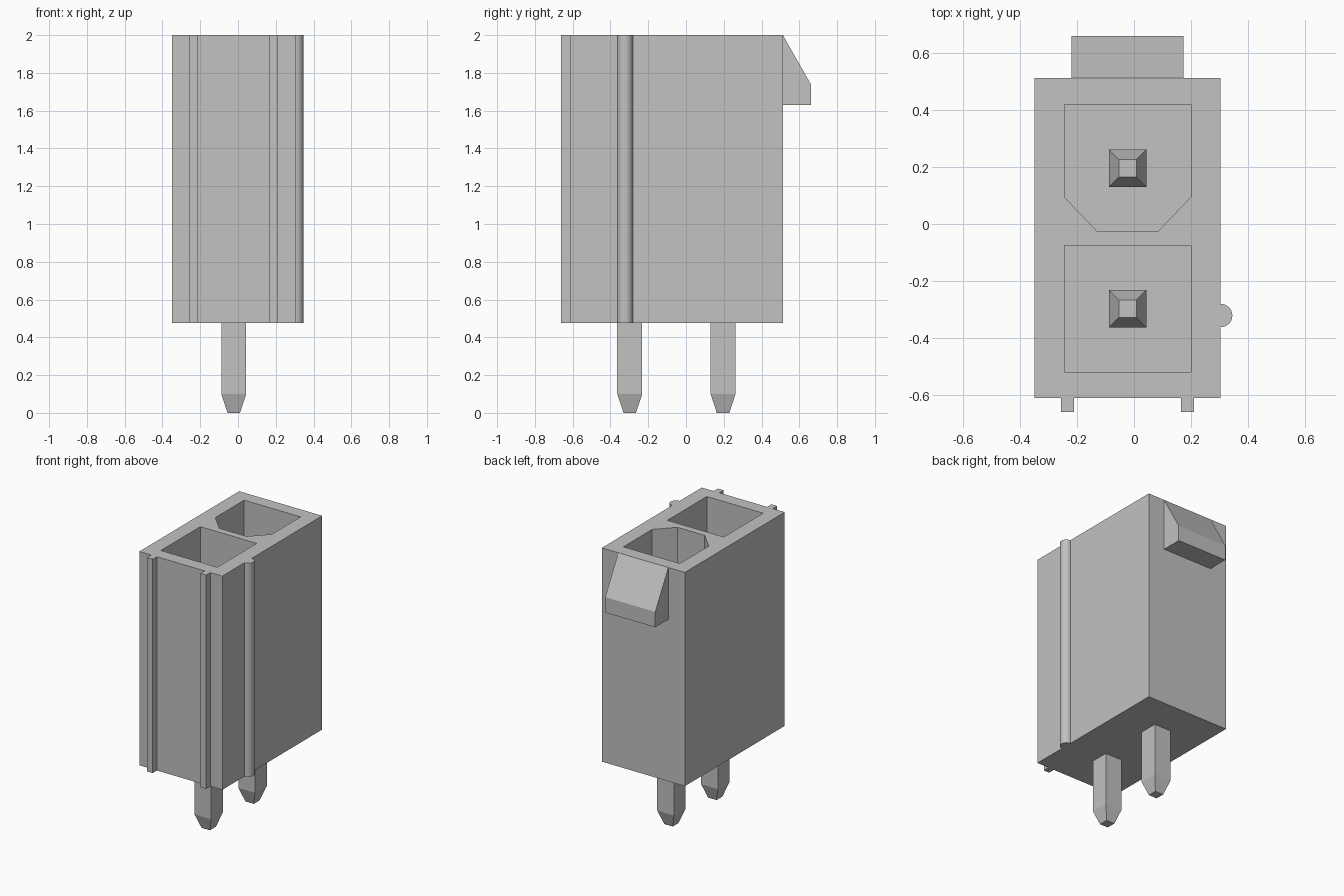
import bpy, bmesh, math
from mathutils import Matrix

cube = bpy.data.objects.get("Cube")
if cube:
    bpy.data.objects.remove(cube, do_unlink=True)

grey = bpy.data.materials.new("light_grey")
grey.use_nodes = True
colour = (0.54, 0.54, 0.54, 1)
grey.diffuse_color = colour
grey.node_tree.nodes["Principled BSDF"].inputs["Base Color"].default_value = colour

CX = -0.0225                 # centre line of the housing
BOTTOM, TOP = 0.475, 2.0
FLOOR = 0.72                 # bottom of the sockets


def add_object(name, bm):
    bmesh.ops.recalc_face_normals(bm, faces=bm.faces)
    mesh = bpy.data.meshes.new(name)
    bm.to_mesh(mesh)
    bm.free()
    mesh.materials.append(grey)
    obj = bpy.data.objects.new(name, mesh)
    bpy.context.collection.objects.link(obj)
    return obj


def prism(name, points, depth):
    """Extrude a closed loop of 3D points along a vector."""
    bm = bmesh.new()
    face = bm.faces.new([bm.verts.new(p) for p in points])
    new = bmesh.ops.extrude_face_region(bm, geom=[face])["geom"]
    bmesh.ops.translate(bm, vec=depth,
                        verts=[v for v in new if isinstance(v, bmesh.types.BMVert)])
    return add_object(name, bm)


def upright(name, outline, z0, z1):
    return prism(name, [(x, y, z0) for x, y in outline], (0, 0, z1 - z0))


def rect(x0, x1, y0, y1):
    return [(x0, y0), (x1, y0), (x1, y1), (x0, y1)]


# Housing with one square and one chamfered socket
housing = upright("housing", rect(-0.35, 0.305, -0.613, 0.513), BOTTOM, TOP)
sockets = {
    "square_socket": rect(CX - 0.2225, CX + 0.2225, -0.52, -0.075),
    "chamfered_socket": [(-0.245, 0.42), (-0.245, 0.095), (-0.13, -0.025),
                         (0.085, -0.025), (0.2, 0.095), (0.2, 0.42)],
}
for name, outline in sockets.items():
    cutter = upright(name, outline, FLOOR, TOP + 0.1)
    cutter.hide_render = True
    mod = housing.modifiers.new(name, "BOOLEAN")
    mod.operation, mod.solver, mod.object = "DIFFERENCE", "EXACT", cutter
    bpy.context.view_layer.objects.active = housing
    bpy.ops.object.modifier_apply(modifier=name)
    bpy.data.objects.remove(cutter, do_unlink=True)

# Two square ribs on the front
for side, x in (("right", CX - 0.211), ("left", CX + 0.211)):
    upright(f"front_rib_{side}", rect(x - 0.0225, x + 0.0225, -0.661, -0.613), BOTTOM, TOP)

# Half-round rib on the left side
arc = [(0.305 + 0.041 * math.sin(a), -0.322 - 0.041 * math.cos(a))
       for a in (math.pi * i / 16 for i in range(17))]
side_rib = upright("round_side_rib", arc, BOTTOM, TOP)
bpy.ops.object.select_all(action="DESELECT")
side_rib.select_set(True)
bpy.context.view_layer.objects.active = side_rib
bpy.ops.object.shade_smooth_by_angle(angle=math.radians(30))

# Wedge-shaped latch on the back
wedge = [(0.513, 2.0), (0.661, 1.74), (0.661, 1.63), (0.513, 1.63)]
prism("latch", [(-0.22, y, z) for y, z in wedge], (0.395, 0, 0))

# Square pins with tapered ends
for label, y in (("front", -0.298), ("back", 0.196)):
    bm = bmesh.new()
    rings = []
    for half, z in ((0.033, 0), (0.066, 0.1), (0.066, 1.4), (0.031, 1.5)):
        rings.append([bm.verts.new((px, py, z)) for px, py in
                      rect(CX - half, CX + half, y - half, y + half)])
    for a, b in zip(rings, rings[1:]):
        for i in range(4):
            j = (i + 1) % 4
            bm.faces.new((a[i], a[j], b[j], b[i]))
    bm.faces.new(rings[0])
    bm.faces.new(rings[-1])
    add_object(f"{label}_pin", bm)
